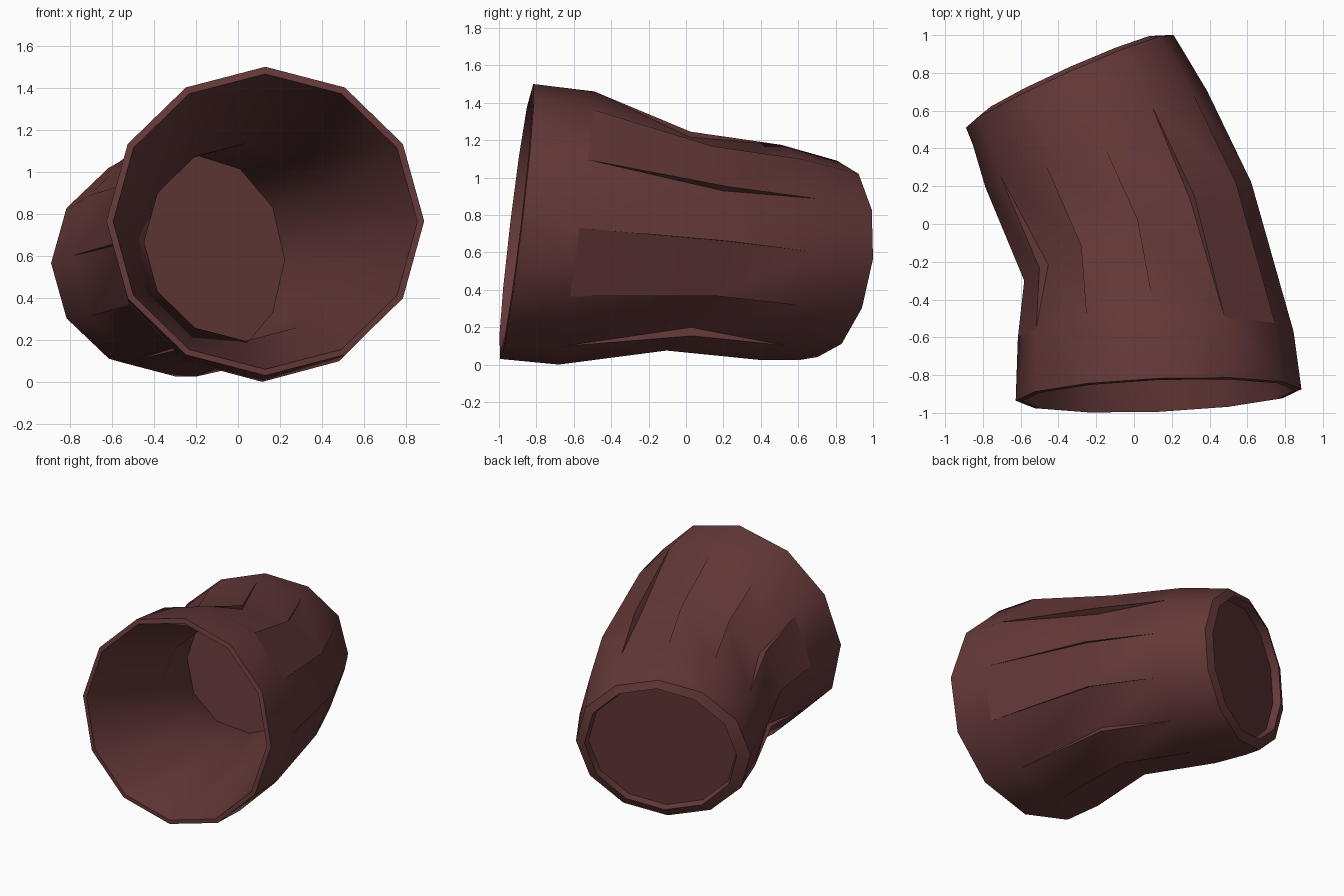
import bpy, bmesh, math
from mathutils import Vector

if "Cube" in bpy.data.objects:
    bpy.data.objects.remove(bpy.data.objects["Cube"])

N = 12
bm = bmesh.new()


def ring(c, turn, rx, rz, tilt=0.0):
    """Twelve-sided tilted loop around the bent log axis."""
    a = math.radians(turn)
    u, v, c = Vector((math.cos(a), math.sin(a), 0)), Vector((0, tilt, 1)), Vector(c)
    return [bm.verts.new(c + u * rx * math.cos(k * math.tau / N)
                         + v * rz * math.sin(k * math.tau / N)) for k in range(N)]


def bridge(a, b):
    for k in range(N):
        j = (k + 1) % N
        bm.faces.new((a[k], a[j], b[j], b[k]))


def sharpen(a, b):
    e = bm.edges.get((a, b))
    if e:
        e.smooth = False


# Outer loops, front to back
front = ring((.13, -.905, .77), 2.3, .757, .735, .12)
neck = ring((.115, -.585, .735), 1.2, .73, .73, .13)
mid_c = Vector((.02, -.04, .665))
mid = ring(mid_c, 23.4, .655, .585, .11)
rear = ring((-.20, .45, .605), 23.4, .64, .575, .1)
rear_lip = ring((-.295, .665, .575), 24, .61, .545, .1)
rear_end = ring((-.34, .755, .57), 24, .602, .525, .1)

# Cut end at the back with a shallow recess
rear_in = ring((-.34, .785, .57), 24, .526, .47, .1)
recess = ring((-.32, .735, .57), 24, .51, .455, .1)

# Hollow inside, front to its closed end
hole = ring((.13, -.91, .768), 2.3, .725, .703, .12)
hole_mid = ring((.035, -.04, .67), 23.4, .525, .47, .1)
hole_end = ring((-.20, .47, .585), 23.4, .46, .50, .1)

bridge(front, neck)
for a, b in ((rear, rear_lip), (rear_lip, rear_end), (rear_end, rear_in),
             (rear_in, recess), (front, hole), (hole, hole_mid), (hole_mid, hole_end)):
    bridge(a, b)
bm.faces.new(recess)
bm.faces.new(hole_end)

# Bark strips: each boundary opens into a lens-shaped crack at the middle loop,
# with either the strip before it or the strip after it sunk
depth = [.03, .08, .08, .05, .06, .09, .07, .05, .04, .06, .09, .06]
after = {2, 4, 6, 10}
sunk = [bm.verts.new(mid_c + (v.co - mid_c) * (1 - d)) for v, d in zip(mid, depth)]
for k in range(N):
    j = (k + 1) % N
    s = sunk[k] if k in after else mid[k]
    e = mid[j] if j in after else sunk[j]
    bm.faces.new((neck[k], neck[j], e, s))
    bm.faces.new((s, e, rear[j], rear[k]))
    bm.faces.new((neck[k], mid[k], sunk[k]))
    bm.faces.new((rear[k], sunk[k], mid[k]))
for k in range(N):
    for m in (mid, sunk):
        sharpen(neck[k], m[k])
        sharpen(m[k], rear[k])
for k in (1, 5, 11):
    sharpen(neck[k], neck[(k + 1) % N])
for loop in (front, hole, rear_in, recess, hole_end):
    for k in range(N):
        sharpen(loop[k], loop[(k + 1) % N])

bmesh.ops.recalc_face_normals(bm, faces=bm.faces)
low = min(v.co.z for v in bm.verts)
bmesh.ops.translate(bm, verts=bm.verts, vec=(0, 0, -low))
mesh = bpy.data.meshes.new("hollow_log")
bm.to_mesh(mesh)
bm.free()

log = bpy.data.objects.new("hollow_log", mesh)
bpy.context.collection.objects.link(log)
mat = bpy.data.materials.new("bark")
mat.diffuse_color = (.13, .04, .04, 1)
mat.use_nodes = True
mat.node_tree.nodes["Principled BSDF"].inputs["Base Color"].default_value = mat.diffuse_color
mesh.materials.append(mat)
bpy.context.view_layer.objects.active = log
log.select_set(True)
bpy.ops.object.shade_smooth_by_angle(angle=math.radians(40))
